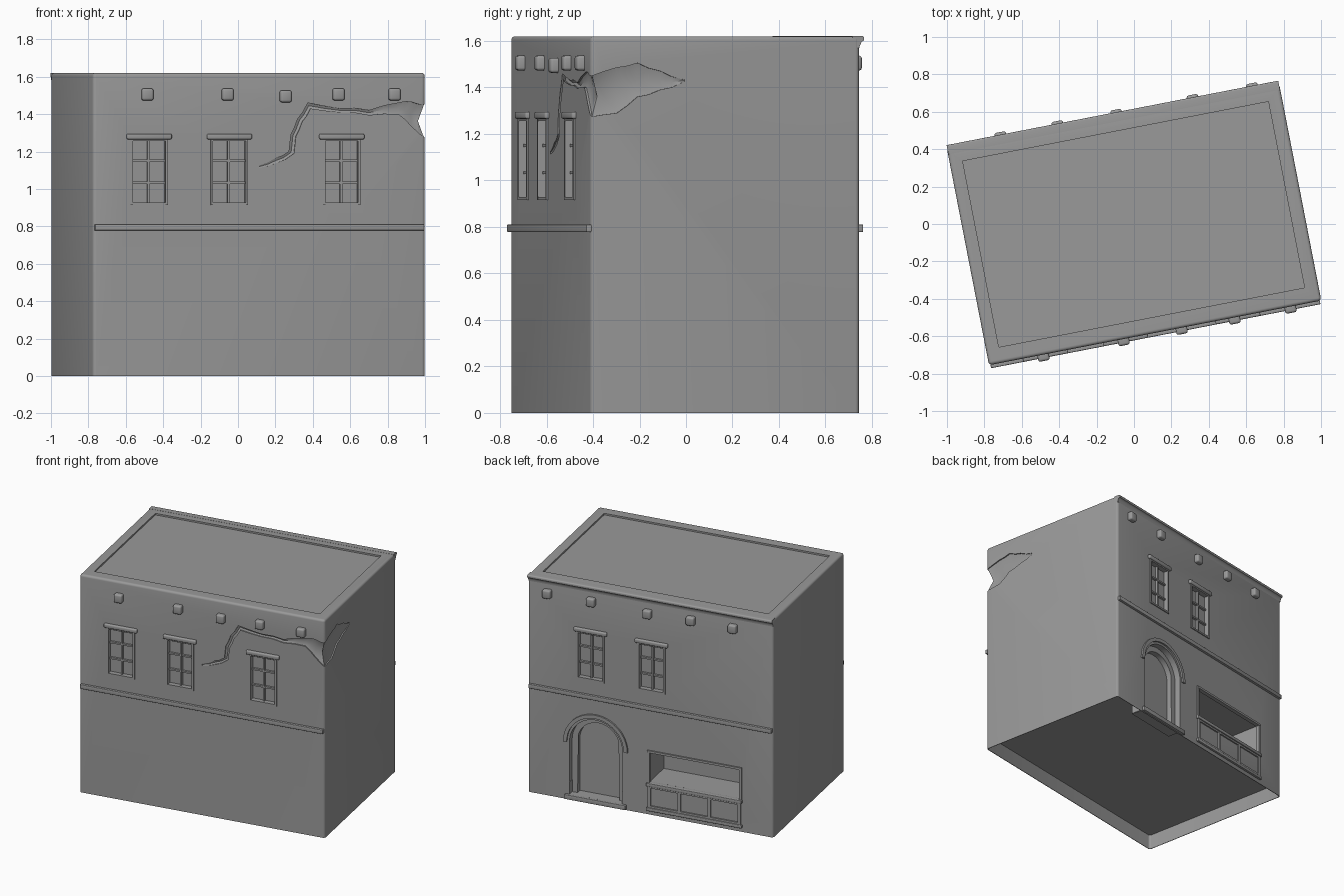
import bpy, bmesh, math, random
from mathutils import Matrix, Vector

if "Cube" in bpy.data.objects:
    bpy.data.objects.remove(bpy.data.objects["Cube"])

random.seed(4)
TURN = math.radians(11)
FRONT, BACK = -0.593, 0.585      # wall planes before the building is turned
HALF, TOP = 0.905, 1.62


def finish(name, bm):
    bmesh.ops.recalc_face_normals(bm, faces=bm.faces)
    me = bpy.data.meshes.new(name)
    bm.to_mesh(me)
    bm.free()
    ob = bpy.data.objects.new(name, me)
    bpy.context.collection.objects.link(ob)
    return ob


def box(name, u, v, z, bevel=0, vertical=0, top=0):
    bm = bmesh.new()
    bmesh.ops.create_cube(bm, size=1)
    for p in bm.verts:
        for i, (a, b) in enumerate((u, v, z)):
            p.co[i] = (a + b) / 2 + p.co[i] * abs(b - a)
    if bevel:
        bmesh.ops.bevel(bm, geom=bm.edges[:], offset=bevel, segments=3, profile=0.5, affect='EDGES')
    if vertical:
        es = [e for e in bm.edges if abs(e.verts[0].co.z - e.verts[1].co.z) > 0.01]
        bmesh.ops.bevel(bm, geom=es, offset=vertical, segments=4, profile=0.5, affect='EDGES')
    if top:
        es = [e for e in bm.edges if all(p.co.z > max(z) - 1e-4 for p in e.verts)]
        bmesh.ops.bevel(bm, geom=es, offset=top, segments=4, profile=0.5, affect='EDGES')
    return finish(name, bm)


def on_wall(side, out):
    return FRONT - out if side < 0 else BACK + out


def wbox(name, side, u, out, z, bevel=0):
    return box(name, u, [on_wall(side, o) for o in out], z, bevel)


def loft(name, rings):
    bm = bmesh.new()
    vs = [[bm.verts.new(p) for p in r] for r in rings]
    n = len(vs[0])
    for a, b in zip(vs, vs[1:]):
        for i in range(n):
            j = (i + 1) % n
            bm.faces.new((a[i], a[j], b[j], b[i]))
    bm.faces.new(vs[0])
    bm.faces.new(vs[-1])
    bmesh.ops.triangulate(bm, faces=bm.faces[:])
    return finish(name, bm)


def prism(name, pts, out, side=1):
    return loft(name, [[(u, on_wall(side, o), z) for u, z in pts] for o in out])


def cut(target, cutter):
    cutter.hide_render = True
    m = target.modifiers.new("cut", 'BOOLEAN')
    m.operation, m.solver, m.object = 'DIFFERENCE', 'EXACT', cutter
    bpy.context.view_layer.objects.active = target
    bpy.ops.object.modifier_apply(modifier=m.name)
    bpy.data.objects.remove(cutter, do_unlink=True)


def arc(cu, cz, r, n=20):
    return [(cu + r * math.cos(math.pi * i / n), cz + r * math.sin(math.pi * i / n)) for i in range(n + 1)]


def arch(cu, z0, cz, r):
    return [(cu + r, z0)] + arc(cu, cz, r) + [(cu - r, z0)]


# walls, sunken roof and hollow base
walls = box("walls", (-HALF, HALF), (FRONT, BACK), (0, TOP), vertical=0.018, top=0.016)
cut(walls, box("roof_cutter", (-0.835, 0.83), (-0.508, 0.505), (TOP - 0.012, TOP + 0.1)))
t = 0.004
cut(walls, box("base_cutter", (-HALF + t, HALF - t), (FRONT + t, BACK - t), (-0.2, 0.11), vertical=0.016))

# broken plaster: (s, z) above, (s, z) below, depth; s runs along the front and round the corner
stations = [
    ((0.00, 1.125), (0.00, 1.113), 0.006), ((0.09, 1.165), (0.10, 1.14), 0.012),
    ((0.163, 1.20), (0.19, 1.19), 0.014), ((0.173, 1.29), (0.20, 1.28), 0.014),
    ((0.21, 1.375), (0.235, 1.36), 0.014), ((0.265, 1.46), (0.28, 1.43), 0.014),
    ((0.44, 1.43), (0.44, 1.41), 0.012), ((0.60, 1.42), (0.60, 1.395), 0.014),
    ((0.76, 1.46), (0.76, 1.40), 0.018), ((0.83, 1.465), (0.83, 1.335), 0.025),
    ((HALF, 1.45), (HALF, 1.275), 0.048), ((1.02, 1.485), (1.02, 1.29), 0.032),
    ((1.11, 1.505), (1.11, 1.36), 0.026), ((1.21, 1.47), (1.21, 1.39), 0.016),
    ((1.315, 1.433), (1.315, 1.425), 0.006)]


def wrap(p, out):
    s, z = p
    a = Vector((s, FRONT, z)) if s <= HALF else Vector((HALF, FRONT + s - HALF, z))
    if s == HALF:
        n = Vector((1, -1, 0)).normalized()
    else:
        n = Vector((0, -1, 0)) if s < HALF else Vector((1, 0, 0))
    return a + n * out


def ring(a, b, d):
    lip = min(d * 0.6, 0.009)
    mid = (a[0], (a[1] + b[1]) / 2) if a[0] == b[0] else ((a[0] + b[0]) / 2, (a[1] + b[1]) / 2)
    return [wrap(a, 0.05), wrap(a, -lip), wrap(mid, -d), wrap(b, -lip), wrap(b, 0.05)]


rings = []
for (a, b, d), (a2, b2, d2) in zip(stations, stations[1:]):
    rings.append(ring(a, b, d))
    j = random.uniform(-0.008, 0.008)          # ragged midpoint
    rings.append(ring(((a[0] + a2[0]) / 2, (a[1] + a2[1]) / 2 + j),
                      ((b[0] + b2[0]) / 2, (b[1] + b2[1]) / 2 + j), (d + d2) / 2))
rings.append(ring(*stations[-1]))
cut(walls, loft("damage_cutter", rings))


# six-pane windows with lintels
def window(name, side, u):
    w, z0, z1, f = 0.102, 0.915, 1.268, 0.013
    cut(walls, wbox("window_cutter", side, (u - w + 0.004, u + w - 0.004), (-0.03, 0.05), (z0 + 0.004, z1)))
    for s in (-1, 1):
        wbox(name + "_stile", side, (u + s * w, u + s * (w - f)), (-0.031, 0.008), (z0, z1))
    for z in (z0, z1 - f):
        wbox(name + "_rail", side, (u - w, u + w), (-0.031, 0.007), (z, z + f))
    wbox(name + "_mullion", side, (u - 0.006, u + 0.006), (-0.031, -0.012), (z0, z1))
    for k in (1, 2):
        z = z0 + (z1 - z0) * k / 3
        wbox(name + "_glazing_bar", side, (u - w, u + w), (-0.031, -0.014), (z - 0.006, z + 0.006))
    wbox(name + "_lintel", side, (u - 0.122, u + 0.122), (-0.02, 0.018), (1.265, 1.295), 0.008)


for u in (-0.60, -0.163, 0.449):
    window("front_window", -1, u)
for u in (0.443, -0.007):
    window("back_window", 1, u)

# roof beam ends
for side, us in ((-1, (-0.611, -0.174, 0.142, 0.43, 0.735)), (1, (-0.61, -0.30, 0.02, 0.436, 0.76))):
    for i, u in enumerate(us):
        z = 1.495 if i == 2 else 1.505
        wbox("beam_end", side, (u - 0.031, u + 0.031), (-0.03, 0.034), (z - 0.032, z + 0.032), 0.012)

# belt courses and back cornice
for side in (-1, 1):
    wbox("belt_course", side, (-0.897, 0.897), (-0.01, 0.018), (0.778, 0.81), 0.004)
cove = [(0.018 * (1 - math.cos(k * math.pi / 12)), 1.57 + 0.03 * math.sin(k * math.pi / 12)) for k in range(7)]
nose = [(0.010 + 0.010 * math.cos(k * math.pi / 8), TOP - 0.009 + 0.01 * math.sin(k * math.pi / 8)) for k in range(5)]
profile = [(-0.03, 1.57)] + cove + nose + [(-0.03, TOP + 0.001)]
loft("back_cornice", [[(s * (HALF - 0.002), BACK + o, z) for o, z in profile] for s in (-1, 1)])

# arched doorway on the back
DU, DZ = 0.405, 0.43
cut(walls, prism("door_cutter", arch(DU, 0.03, DZ, 0.195), (-0.095, 0.05)))
prism("door", arch(DU, 0.03, DZ, 0.198), (-0.11, -0.085))
prism("door_frame", arch(DU, 0.03, DZ, 0.197) + arch(DU, 0.03, DZ, 0.155)[::-1], (-0.09, -0.045))
prism("door_arch_moulding", arc(DU, DZ, 0.238) + arc(DU, DZ, 0.212)[::-1], (-0.01, 0.013))
for s in (-1, 1):
    wbox("door_jamb", 1, (DU + s * 0.194, DU + s * 0.206), (-0.11, -0.001), (0.03, 0.13))
wbox("door_threshold", 1, (DU - 0.2, DU + 0.2), (-0.11, 0), (0.028, 0.039))
wbox("door_step", 1, (DU - 0.225, DU + 0.225), (-0.003, 0.02), (0.006, 0.04), 0.004)

# shop opening with counter on the back
S0, S1 = -0.665, 0.015
cut(walls, wbox("shop_cutter", 1, (S0, S1), (-0.25, 0.05), (0.235, 0.468)))
wbox("shop_counter", 1, (S0 - 0.012, S1 + 0.012), (-0.02, 0.018), (0.213, 0.238), 0.004)
wbox("shop_plinth", 1, (S0 - 0.012, S1 + 0.012), (-0.002, 0.016), (0.03, 0.055), 0.004)
for i in range(4):
    u = S0 + 0.008 + (S1 - S0 - 0.016) * i / 3
    wbox("counter_post", 1, (u - 0.01, u + 0.01), (-0.002, 0.012), (0.05, 0.22))
for z in (0.055, 0.2):
    wbox("counter_rail", 1, (S0, S1), (-0.002, 0.01), (z, z + 0.014))
for u in (S0, S1):
    wbox("shop_jamb", 1, (u - 0.008, u + 0.008), (-0.02, 0.008), (0.235, 0.476))
wbox("shop_head", 1, (S0 - 0.008, S1 + 0.008), (-0.02, 0.01), (0.462, 0.478))

# turn the whole building, colour it dark grey and shade it
grey = bpy.data.materials.new("dark_plaster")
grey.diffuse_color = (0.32, 0.32, 0.32, 1)
grey.use_nodes = True
grey.node_tree.nodes["Principled BSDF"].inputs["Base Color"].default_value = grey.diffuse_color
rot = Matrix.Rotation(TURN, 4, 'Z')
bpy.ops.object.select_all(action='DESELECT')
for ob in bpy.context.scene.objects:
    ob.data.transform(rot)
    ob.data.materials.clear()
    ob.data.materials.append(grey)
    ob.select_set(True)
bpy.context.view_layer.objects.active = walls
bpy.ops.object.shade_smooth_by_angle(angle=math.radians(40))
